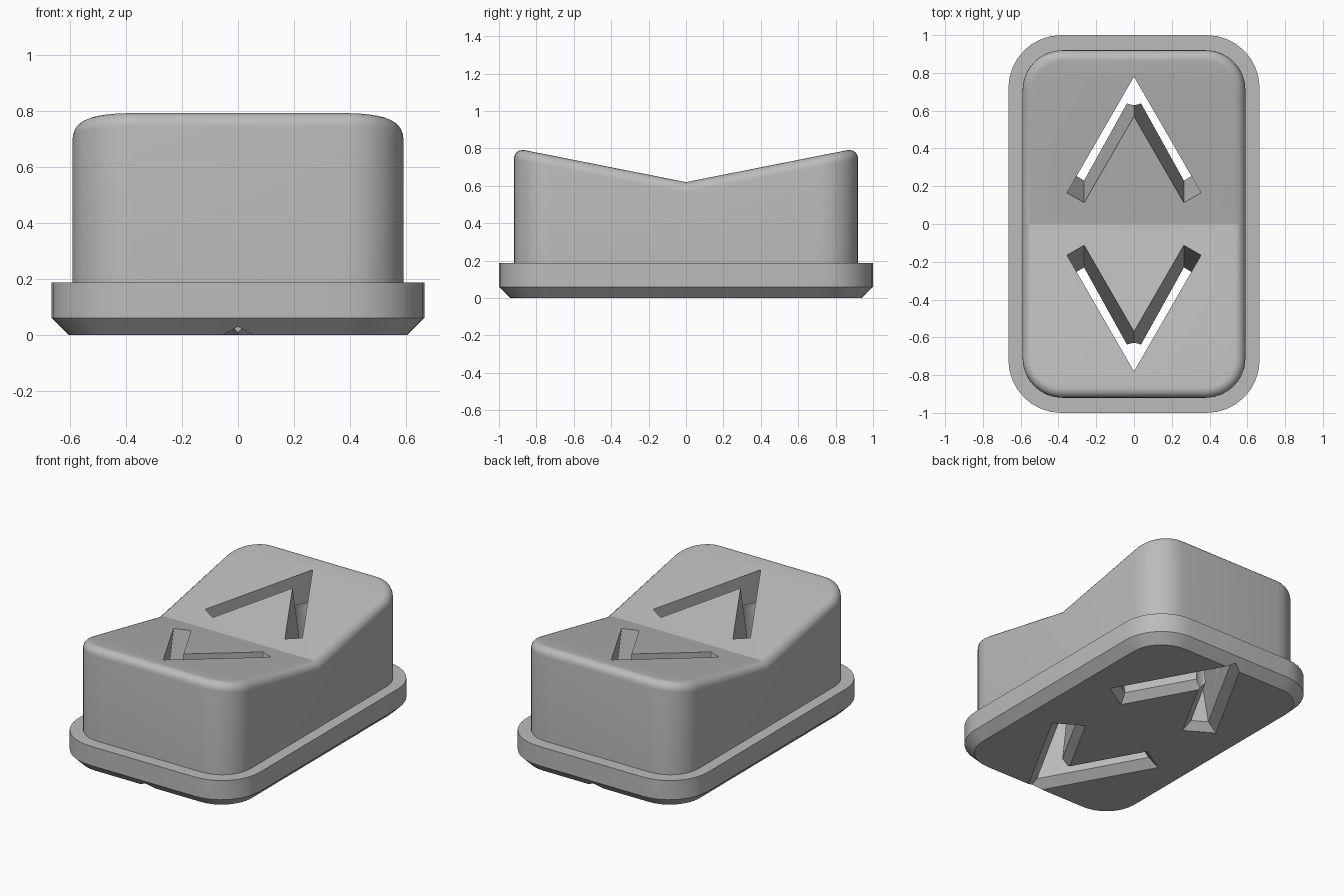
import bpy
import bmesh
from math import sin, cos, pi, sqrt
from mathutils import Vector

cube = bpy.data.objects.get("Cube")
if cube:
    bpy.data.objects.remove(cube, do_unlink=True)

SLOPE, VALLEY = 0.198, 0.62
FILLET, STEPS, ARC = 0.058, 6, 8

grey = bpy.data.materials.new("light grey plastic")
grey.use_nodes = True
grey.diffuse_color = (0.5, 0.5, 0.5, 1)
grey.node_tree.nodes["Principled BSDF"].inputs["Base Color"].default_value = grey.diffuse_color


def outline(hx, hy, r):
    """Rounded rectangle with an extra point on each long side at y = 0."""
    pts = []
    for i, (sx, sy) in enumerate([(1, 1), (-1, 1), (-1, -1), (1, -1)]):
        if i % 2 == 0:
            pts.append((sx * hx, 0))
        for k in range(ARC + 1):
            a = pi / 2 * (i + k / ARC)
            pts.append((sx * (hx - r) + r * cos(a), sy * (hy - r) + r * sin(a)))
    return pts


def loft(name, rings, split_top=False):
    """Skin a stack of equal rings and close both ends."""
    bm = bmesh.new()
    loops = [[bm.verts.new(p) for p in ring] for ring in rings]
    n = len(loops[0])
    for low, high in zip(loops, loops[1:]):
        for i in range(n):
            j = (i + 1) % n
            bm.faces.new((low[i], low[j], high[j], high[i]))
    bm.faces.new(loops[0][::-1])
    top = loops[-1]
    if split_top:
        bm.faces.new(top[:n // 2 + 1])
        bm.faces.new(top[n // 2:] + top[:1])
    else:
        bm.faces.new(top)
    bmesh.ops.recalc_face_normals(bm, faces=bm.faces)
    mesh = bpy.data.meshes.new(name)
    bm.to_mesh(mesh)
    bm.free()
    mesh.materials.append(grey)
    obj = bpy.data.objects.new(name, mesh)
    bpy.context.collection.objects.link(obj)
    return obj


def flat(pts, z):
    return [(x, y, z) for x, y in pts]


# Flange with a chamfered foot, then the cap with a V-shaped rounded top
rings = [flat(outline(0.605, 0.94, 0.22), 0),
         flat(outline(0.665, 1, 0.28), 0.06),
         flat(outline(0.665, 1, 0.28), 0.187),
         flat(outline(0.59, 0.92, 0.21), 0.187)]
for k in range(STEPS + 1):
    a = pi / 2 * k / STEPS
    inset = FILLET * (1 - cos(a))
    drop = FILLET * (1 - sin(a))
    rings.append([(x, y, VALLEY + SLOPE * abs(y) - drop)
                  for x, y in outline(0.59 - inset, 0.92 - inset, 0.21 - inset)])
button = loft("rocker_button", rings, split_top=True)


# Chevron slots square to each sloping face, flared at the underside
def chevron(z, grow, side):
    along = Vector((0.5, -sqrt(3) / 2))
    across = Vector((sqrt(3) / 2, 0.5))
    end = Vector((0, 0.78)) + along * (0.71 + grow) + across * grow
    inner = end - across * (0.105 + 2 * grow)
    half = [(0, 0.78 + 2 * grow), tuple(end), tuple(inner), (0, 0.57 - 2 * grow)]
    pts = half + [(-x, y) for x, y in half[2:0:-1]]
    return [(x, side * (y + SLOPE * (VALLEY + SLOPE * y - z)), z) for x, y in pts]


def circle(y, r, z, n=32):
    return [(r * cos(2 * pi * i / n), y + r * sin(2 * pi * i / n), z) for i in range(n)]


cutters = []
for side, label in ((1, "back"), (-1, "front")):
    levels = [(-0.03, 0.08), (0.05, 0), (1, 0)]
    cutters.append(loft(label + "_slot_cutter", [chevron(z, g, side) for z, g in levels]))
    # Round bore under the tip of the chevron
    cutters.append(loft(label + "_bore_cutter",
                        [circle(side * 0.715, 0.085, z) for z in (-0.1, 0.55)]))

for cutter in cutters:
    cutter.hide_render = True
    mod = button.modifiers.new(cutter.name, "BOOLEAN")
    mod.operation = "DIFFERENCE"
    mod.solver = "EXACT"
    mod.object = cutter

# Bake the cuts and drop the cutters
bpy.context.view_layer.update()
graph = bpy.context.evaluated_depsgraph_get()
baked = bpy.data.meshes.new_from_object(button.evaluated_get(graph))
button.modifiers.clear()
button.data = baked
for cutter in cutters:
    bpy.data.objects.remove(cutter, do_unlink=True)

bpy.ops.object.select_all(action="DESELECT")
button.select_set(True)
bpy.context.view_layer.objects.active = button
bpy.ops.object.shade_smooth_by_angle(angle=pi / 9)
